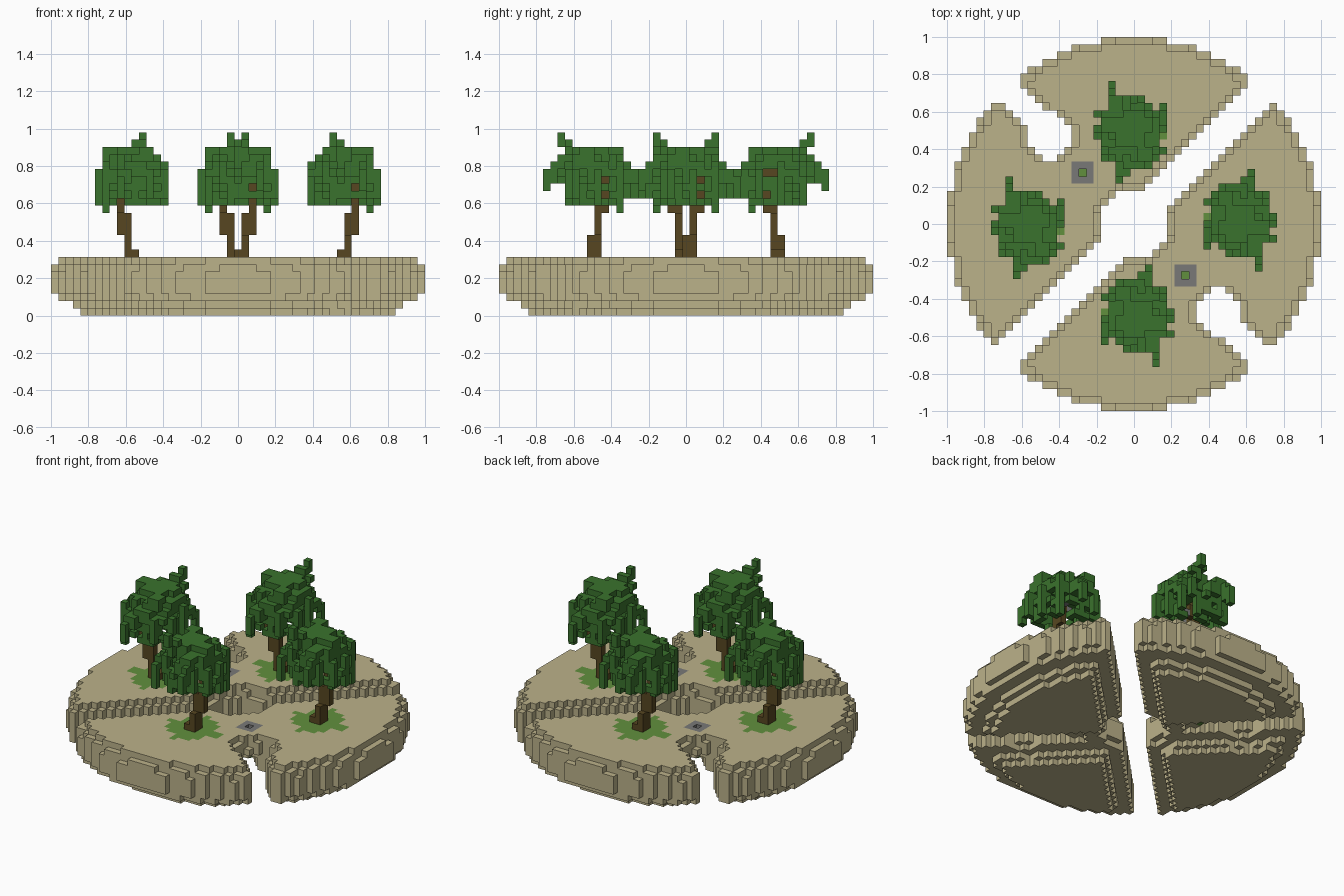
import bpy, bmesh, math, random
from mathutils import Vector

if "Cube" in bpy.data.objects:
    bpy.data.objects.remove(bpy.data.objects["Cube"], do_unlink=True)

V = 2 / 51            # block size
TOP = 8               # island height in blocks
random.seed(4)


def material(name, r, g, b):
    m = bpy.data.materials.new(name)
    m.use_nodes = True
    m.diffuse_color = (r, g, b, 1)
    m.node_tree.nodes["Principled BSDF"].inputs["Base Color"].default_value = (r, g, b, 1)
    return m


SAND = material("sand", 0.50, 0.445, 0.255)
GRASS = material("grass", 0.12, 0.28, 0.048)
LEAF = material("palm_leaf", 0.042, 0.17, 0.026)
BARK = material("bark", 0.095, 0.062, 0.015)
STONE = material("stone", 0.19, 0.19, 0.185)

SIDES = [Vector(d) for d in ((1, 0, 0), (-1, 0, 0), (0, 1, 0), (0, -1, 0), (0, 0, 1), (0, 0, -1))]


def blocks(name, cells, mats, pick=None):
    """Build only the exposed faces of a set of grid blocks."""
    bm = bmesh.new()
    cache = {}

    def vert(p):
        key = tuple(round(c * 2) for c in p)
        if key not in cache:
            cache[key] = bm.verts.new((p.x * V, p.y * V, p.z * V))
        return cache[key]

    for c in sorted(cells):
        centre = Vector(c) + Vector((0, 0, 0.5))
        for n in SIDES:
            if tuple(int(a + b) for a, b in zip(c, n)) in cells:
                continue
            u = Vector((n.y, n.z, n.x))
            w = n.cross(u)
            mid = centre + n / 2
            f = bm.faces.new([vert(mid + (a * u + b * w) / 2)
                              for a, b in ((-1, -1), (1, -1), (1, 1), (-1, 1))])
            f.material_index = pick(c) if pick else 0
    mesh = bpy.data.meshes.new(name)
    bm.to_mesh(mesh)
    bm.free()
    for m in mats:
        mesh.materials.append(m)
    ob = bpy.data.objects.new(name, mesh)
    bpy.context.collection.objects.link(ob)
    return ob


# Island: a disc cut by one full channel and two notches, repeated by a half turn
INSET = (4, 3, 0.5, 0, 0, 0, 0.3, 1)
NOTCH_START = (5, 7, 11, 15, 18, 20, 21, 20)


def on_island(i, j, k):
    m = INSET[k]
    if math.hypot(i, j) > 25.4 - m or math.hypot(i, j) < 5 + m / 2:
        return False
    d = (i - j) if i + j >= 0 else (j - i)
    if -3 - m <= d <= 2 + m:
        return False
    a, b = (i, j) if j > i else (-i, -j)
    if b - a >= NOTCH_START[k] and -1 - m <= a + b <= 3 + m:
        return False
    return math.hypot(a + 11.5, b - 12) > 3.2 + m / 2


# Tree spots: (shift x, shift y, half turn sign)
SPOTS = {"back": (0, 0, 1), "right": (-14, -13, 1), "front": (0, 0, -1), "left": (-14, -13, -1)}


def place(cells, spot):
    dx, dy, s = spot
    return {(s * (x + dx), s * (y + dy), z) for x, y, z in cells}


lawn = set()
for x in range(-7, 6):
    for y in range(6, 19):
        if math.hypot(x + 0.5, y - 12.5) < 4.2 + random.uniform(-0.6, 0.6):
            lawn.add((x, y, TOP - 1))
grass = set().union(*(place(lawn, s) for s in SPOTS.values()))


# Stone wells with a sunken grass middle
def well_distance(i, j):
    return min(max(abs(i + s * 7), abs(j - s * 7)) for s in (1, -1))


def ground_kind(c):
    i, j, k = c
    if well_distance(i, j) == 0:
        return 1
    if k == TOP - 1 and well_distance(i, j) <= 1:
        return 2
    return 1 if c in grass else 0


R = range(-25, 26)
island = {(i, j, k) for i in R for j in R for k in range(TOP)
          if on_island(i, j, k) and not (k == TOP - 1 and well_distance(i, j) == 0)}
blocks("island", island, [SAND, GRASS, STONE], ground_kind)

# Leaning palm trunk
trunk = set()
for z in range(8, 20):
    if z < 9:
        xs, ys = (-1, 0), (12, 13)
    elif z < 11:
        xs, ys = (-1,), (12, 13)
    elif z < 14:
        xs, ys = (-2, -1), (12,)
    else:
        xs, ys = (-2,), (11, 12)
    trunk |= {(x, y, z) for x in xs for y in ys}
trunk |= {(-1, 12, 17), (-1, 12, 18)}

# Fronds: angle, reach, lift, hanging tip length
FRONDS = ((68, 5, 4, 0), (112, 6.8, 1, 2), (35, 5.5, 1, 3), (5, 5.2, 2, 4), (-30, 5.8, 1, 3),
          (-65, 5.5, 2, 2), (-100, 6.8, 0, 2), (-135, 5.6, 1, 4), (-170, 5.3, 0, 3), (150, 5.4, 2, 3))
crown = set()
for angle, reach, lift, hang in FRONDS:
    a = math.radians(angle)
    for step in range(2, int(reach * 2) + 1):
        u = step / 2 / reach
        x = round(-0.5 + math.cos(a) * step / 2)
        y = round(12.5 + math.sin(a) * step / 2)
        z = 20 + round(lift * u if hang == 0 else lift * math.sin(u * 3) + 1 - 3 * u * u)
        crown |= {(x, y, z), (x, y, z - 1)}
        if 0.35 < u < 0.8:
            side = (round(-math.sin(a)), round(math.cos(a)))
            crown.add((x + side[0], y + side[1], z))
            crown.add((x - side[0], y - side[1], z - 1))
    crown |= {(x, y, max(14, z - h)) for h in range(hang + 1)}

# Ragged dome of leaves in the middle
for x in range(-6, 6):
    for y in range(7, 19):
        for z in range(15, 24):
            r = math.hypot((x + 0.5) / 4.6, (y - 12.5) / 4.6, (z - 17.5) / 5)
            if 0.72 < r < 1 and random.random() < 0.6:
                crown.add((x, y, z))
crown -= trunk

# Stone-coloured fruit under the crown
fruit = {(0, 12, 17), (-2, 10, 17)}
crown -= fruit

for label, spot in SPOTS.items():
    blocks(label + "_palm_trunk", place(trunk, spot), [BARK])
    blocks(label + "_palm_crown", place(crown, spot), [LEAF])
    blocks(label + "_palm_fruit", place(fruit, spot), [STONE])
